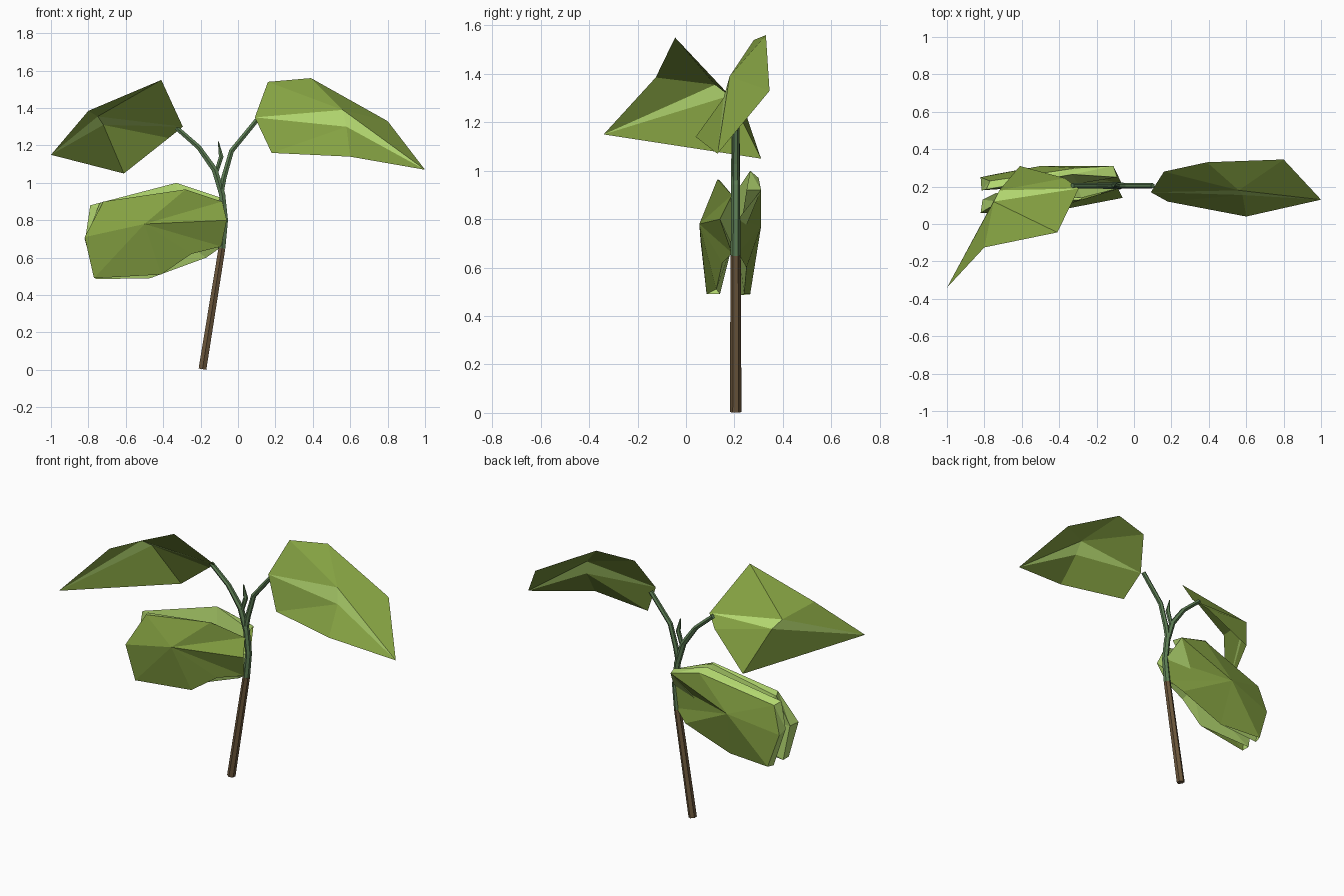
import bpy


def material(name, rgb):
    m = bpy.data.materials.new(name)
    m.diffuse_color = (*rgb, 1)
    return m


leaf_green = material("leaf_green", (0.235, 0.36, 0.055))
rib_green = material("rib_green", (0.45, 0.68, 0.16))
stem_green = material("stem_green", (0.11, 0.21, 0.09))
bark = material("bark", (0.15, 0.095, 0.045))


def tube(name, points, mat):
    """Six-sided tube through (x, z, radius) points in the plane y = 0.205."""
    curve = bpy.data.curves.new(name, 'CURVE')
    curve.dimensions = '3D'
    curve.bevel_depth = 1.0
    curve.bevel_resolution = 1
    curve.use_fill_caps = True
    s = curve.splines.new('POLY')
    s.use_smooth = False
    s.points.add(len(points) - 1)
    for p, (x, z, r) in zip(s.points, points):
        p.co = (x, 0.205, z, 1)
        p.radius = r
    curve.materials.append(mat)
    ob = bpy.data.objects.new(name, curve)
    bpy.context.collection.objects.link(ob)


def leaf(name, base, upper, tip, lower, ridge_up, ridge_low=None, lip=None, inside=None):
    """Faceted blade: one fan per half, an optional rib strip between the
    halves, an optional lip joining two rim rows, and an optional inner fan."""
    verts, faces, mats = [], [], []

    def fan(centre, rim, mat=0):
        n = len(verts)
        verts.extend([centre] + rim)
        for i in range(1, len(rim)):
            faces.append((n, n + i, n + i + 1))
            mats.append(mat)

    fan(ridge_up, [base] + upper + [tip])
    fan(ridge_low or ridge_up, [tip] + lower[::-1] + [base])
    if ridge_low:
        fan(ridge_up, [tip, ridge_low, base], 1)
    if lip:
        outer, inner = lip
        for i in range(len(outer) - 1):
            fan(outer[i], [outer[i + 1], inner[i + 1], inner[i]], 1)
    if inside:
        fan(inside, [base, upper[0]] + inner + lower[::-1][1:] + [base], 1)
    mesh = bpy.data.meshes.new(name)
    mesh.from_pydata(verts, [], faces)
    mesh.materials.append(leaf_green)
    mesh.materials.append(rib_green)
    mesh.polygons.foreach_set("material_index", mats)
    ob = bpy.data.objects.new(name, mesh)
    bpy.context.collection.objects.link(ob)


# Woody stalk and green branches
tube("woody_stalk", [(-0.19, 0.004, 0.024), (-0.086, 0.65, 0.021)], bark)
tube("left_branch", [(-0.086, 0.65, 0.021), (-0.07, 0.8, 0.019), (-0.085, 0.94, 0.019),
                     (-0.125, 1.07, 0.018), (-0.21, 1.19, 0.015), (-0.33, 1.295, 0.014)], stem_green)
tube("right_branch", [(-0.09, 0.95, 0.016), (-0.075, 1.03, 0.016),
                      (-0.035, 1.17, 0.015), (0.10, 1.335, 0.014)], stem_green)
tube("bud", [(-0.115, 1.06, 0.012), (-0.09, 1.14, 0.014), (-0.105, 1.22, 0.003)], stem_green)

# Upper leaves with a folded rib
leaf("upper_right_leaf", (0.09, 0.17, 1.35),
     [(0.16, 0.28, 1.54), (0.39, 0.33, 1.56), (0.80, 0.345, 1.33)],
     (1.0, 0.13, 1.07),
     [(0.18, 0.12, 1.16), (0.60, 0.04, 1.14)],
     (0.56, 0.18, 1.39), (0.58, 0.155, 1.30))
leaf("upper_left_leaf", (-0.295, 0.19, 1.30),
     [(-0.41, -0.045, 1.55), (-0.80, -0.125, 1.385)],
     (-1.0, -0.34, 1.15),
     [(-0.37, 0.245, 1.24), (-0.61, 0.31, 1.05)],
     (-0.75, 0.12, 1.355), (-0.72, 0.18, 1.31))

# Pair of drooping lower leaves, one each side of the stalk, rims curled inward
leaf("lower_front_leaf", (-0.06, 0.14, 0.80),
     [(-0.085, 0.19, 0.90), (-0.28, 0.13, 0.965), (-0.72, 0.12, 0.90)],
     (-0.82, 0.06, 0.71),
     [(-0.09, 0.19, 0.66), (-0.25, 0.15, 0.62), (-0.41, 0.125, 0.51), (-0.77, 0.085, 0.49)],
     (-0.50, 0.055, 0.78),
     lip=([(-0.28, 0.13, 0.965), (-0.72, 0.12, 0.90), (-0.82, 0.06, 0.71), (-0.77, 0.085, 0.49)],
          [(-0.28, 0.14, 0.96), (-0.74, 0.165, 0.89), (-0.81, 0.13, 0.71), (-0.77, 0.14, 0.49)]),
     inside=(-0.30, 0.19, 0.69))
leaf("lower_back_leaf", (-0.065, 0.215, 0.80),
     [(-0.11, 0.31, 0.92), (-0.30, 0.30, 0.97), (-0.77, 0.23, 0.865)],
     (-0.82, 0.25, 0.70),
     [(-0.085, 0.215, 0.66), (-0.17, 0.25, 0.60), (-0.47, 0.24, 0.49), (-0.75, 0.265, 0.49)],
     (-0.50, 0.31, 0.77),
     lip=([(-0.11, 0.31, 0.92), (-0.30, 0.30, 0.97), (-0.77, 0.23, 0.865), (-0.82, 0.25, 0.70),
           (-0.75, 0.265, 0.49)],
          [(-0.09, 0.25, 0.92), (-0.33, 0.265, 1.0), (-0.79, 0.185, 0.88), (-0.815, 0.18, 0.71),
           (-0.76, 0.22, 0.485)]),
     inside=(-0.30, 0.215, 0.69))
